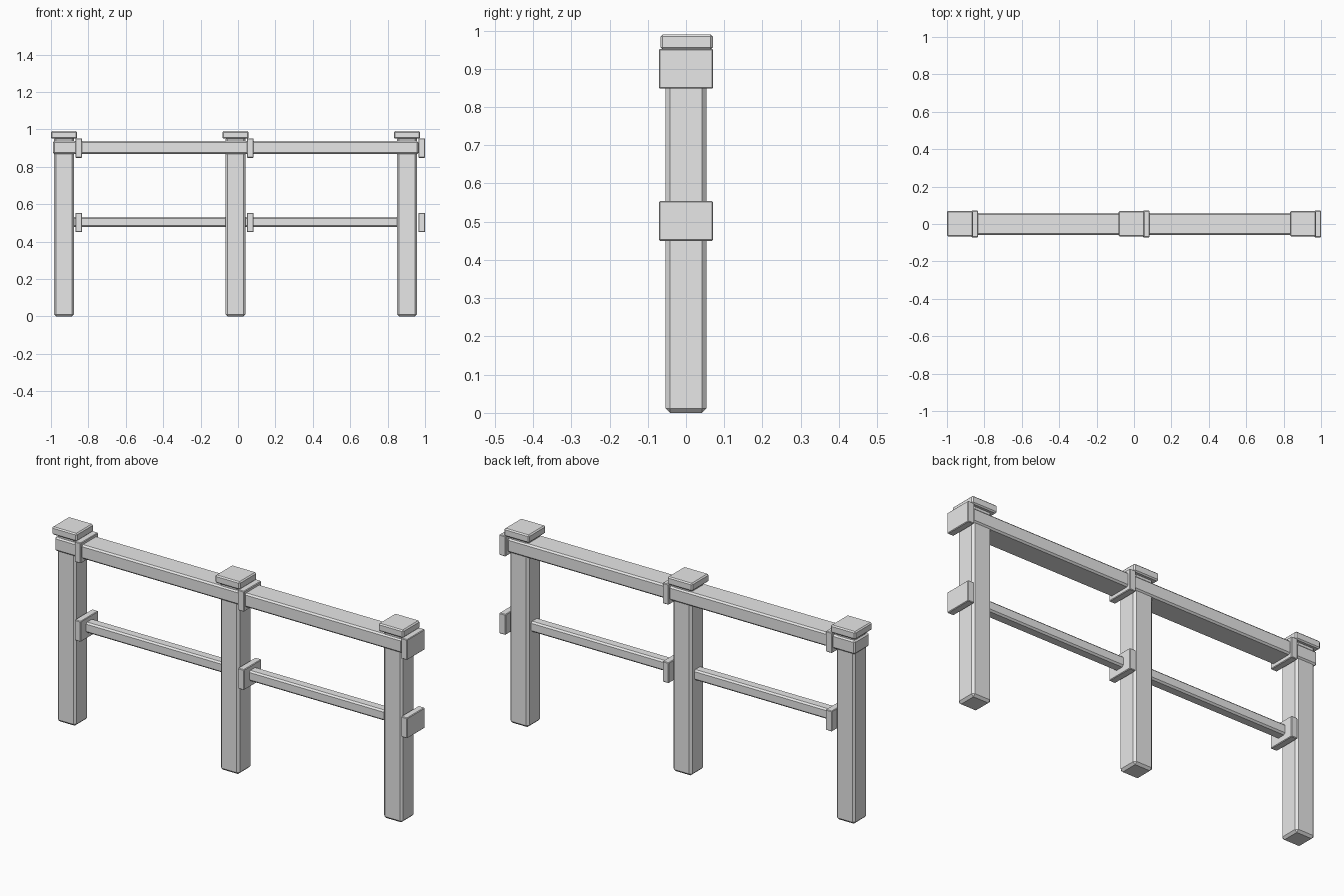
import bpy
import bmesh
from mathutils import Vector

cube = bpy.data.objects.get("Cube")
if cube:
    bpy.data.objects.remove(cube, do_unlink=True)

# Single light grey finish
GREY = (0.8, 0.8, 0.8, 1.0)
grey = bpy.data.materials.new("light_grey")
grey.use_nodes = True
grey.diffuse_color = GREY
grey.node_tree.nodes["Principled BSDF"].inputs["Base Color"].default_value = GREY


def chamfered_box(name, low, high, chamfer):
    """Box between two corners with flat chamfered edges."""
    low, high = Vector(low), Vector(high)
    size, centre = high - low, (low + high) / 2
    bm = bmesh.new()
    bmesh.ops.create_cube(bm, size=1)
    bmesh.ops.scale(bm, vec=size, verts=bm.verts)
    bmesh.ops.bevel(bm, geom=bm.edges[:], offset=chamfer, segments=1,
                    profile=0.5, affect='EDGES')
    mesh = bpy.data.meshes.new(name)
    bm.to_mesh(mesh)
    bm.free()
    mesh.materials.append(grey)
    obj = bpy.data.objects.new(name, mesh)
    obj.location = centre
    bpy.context.collection.objects.link(obj)
    return obj


FIRST_POST, SPACING = -0.93, 0.917
POST, CAP, BRACKET = 0.053, 0.07, 0.071      # half widths

for i, label in enumerate(("right", "middle", "left")):
    x = FIRST_POST + i * SPACING
    # Upright post and its flat cap
    chamfered_box(label + "_post", (x - POST, -POST, 0), (x + POST, POST, 0.96), 0.011)
    chamfered_box(label + "_cap", (x - CAP, -0.067, 0.95), (x + CAP, 0.07, 0.99), 0.006)
    # Bracket plates that hold the two rails beside the post
    for level, z in (("lower", 0.502), ("upper", 0.9)):
        chamfered_box(f"{label}_{level}_bracket",
                      (x + 0.061, -BRACKET, z - 0.052),
                      (x + 0.096, BRACKET, z + 0.052), 0.003)

# Long rails running through all posts
chamfered_box("top_rail", (-0.99, -0.06, 0.867), (0.964, 0.06, 0.938), 0.008)
chamfered_box("lower_rail", (-0.92, -0.027, 0.479), (0.9, 0.027, 0.532), 0.008)
